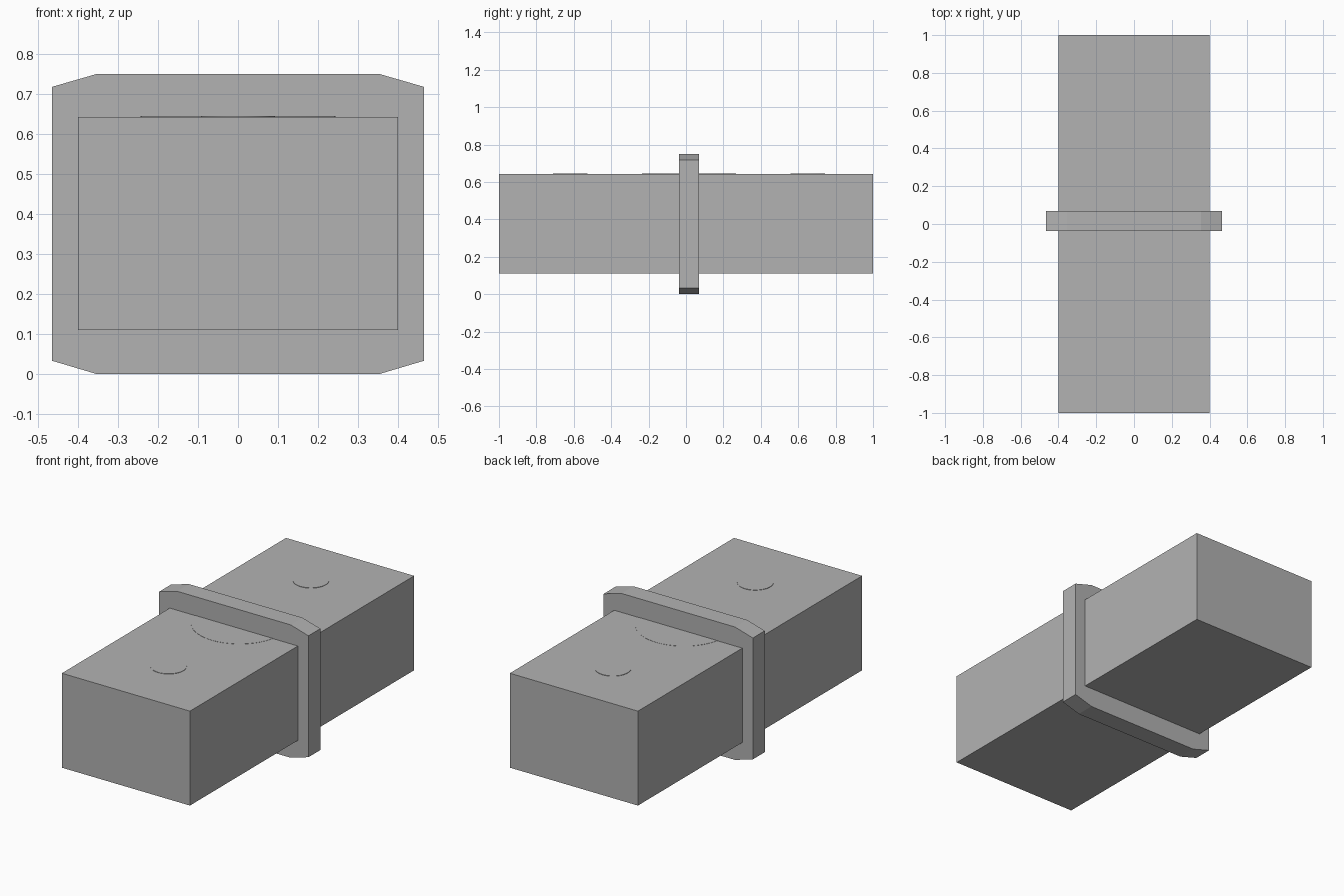
import bpy
import bmesh

cube = bpy.data.objects.get("Cube")
if cube:
    bpy.data.objects.remove(cube, do_unlink=True)

grey = bpy.data.materials.new("light grey")
grey.use_nodes = True
GREY = (0.448, 0.448, 0.448, 1)
grey.diffuse_color = GREY
grey.node_tree.nodes["Principled BSDF"].inputs["Base Color"].default_value = GREY

BODY_BOTTOM, BODY_TOP = 0.11, 0.643
BAND_Y = 0.016


def prism(name, profile, y0, y1):
    """Extrude an x-z outline from y0 to y1."""
    bm = bmesh.new()
    face = bm.faces.new([bm.verts.new((x, y0, z)) for x, z in profile])
    out = bmesh.ops.extrude_face_region(bm, geom=[face])
    moved = [v for v in out["geom"] if isinstance(v, bmesh.types.BMVert)]
    bmesh.ops.translate(bm, verts=moved, vec=(0, y1 - y0, 0))
    bmesh.ops.recalc_face_normals(bm, faces=bm.faces)
    mesh = bpy.data.meshes.new(name)
    bm.to_mesh(mesh)
    bm.free()
    mesh.materials.append(grey)
    obj = bpy.data.objects.new(name, mesh)
    bpy.context.collection.objects.link(obj)
    return obj


def disc(name, y, radius, proud):
    """Thin round plate barely standing out of the body's top."""
    depth = 0.008
    bpy.ops.mesh.primitive_cylinder_add(
        vertices=48, radius=radius, depth=depth,
        location=(0, y, BODY_TOP + proud - depth / 2))
    obj = bpy.context.object
    obj.name = name
    obj.data.materials.append(grey)
    bpy.ops.object.shade_smooth_by_angle()


# Long rectangular body
prism("body", [(-0.4, BODY_BOTTOM), (0.4, BODY_BOTTOM),
               (0.4, BODY_TOP), (-0.4, BODY_TOP)], -1, 1)

# Band around the middle with clipped corners
right = [(0.355, 0), (0.466, 0.033), (0.466, 0.718), (0.355, 0.75)]
left = [(-x, z) for x, z in reversed(right)]
prism("middle_band", right + left, BAND_Y - 0.053, BAND_Y + 0.053)

# Round plates on top
disc("centre_disc", BAND_Y, 0.25, 0.001)
for name, side in (("front_disc", -1), ("back_disc", 1)):
    disc(name, BAND_Y + side * 0.635, 0.093, 0.002)
